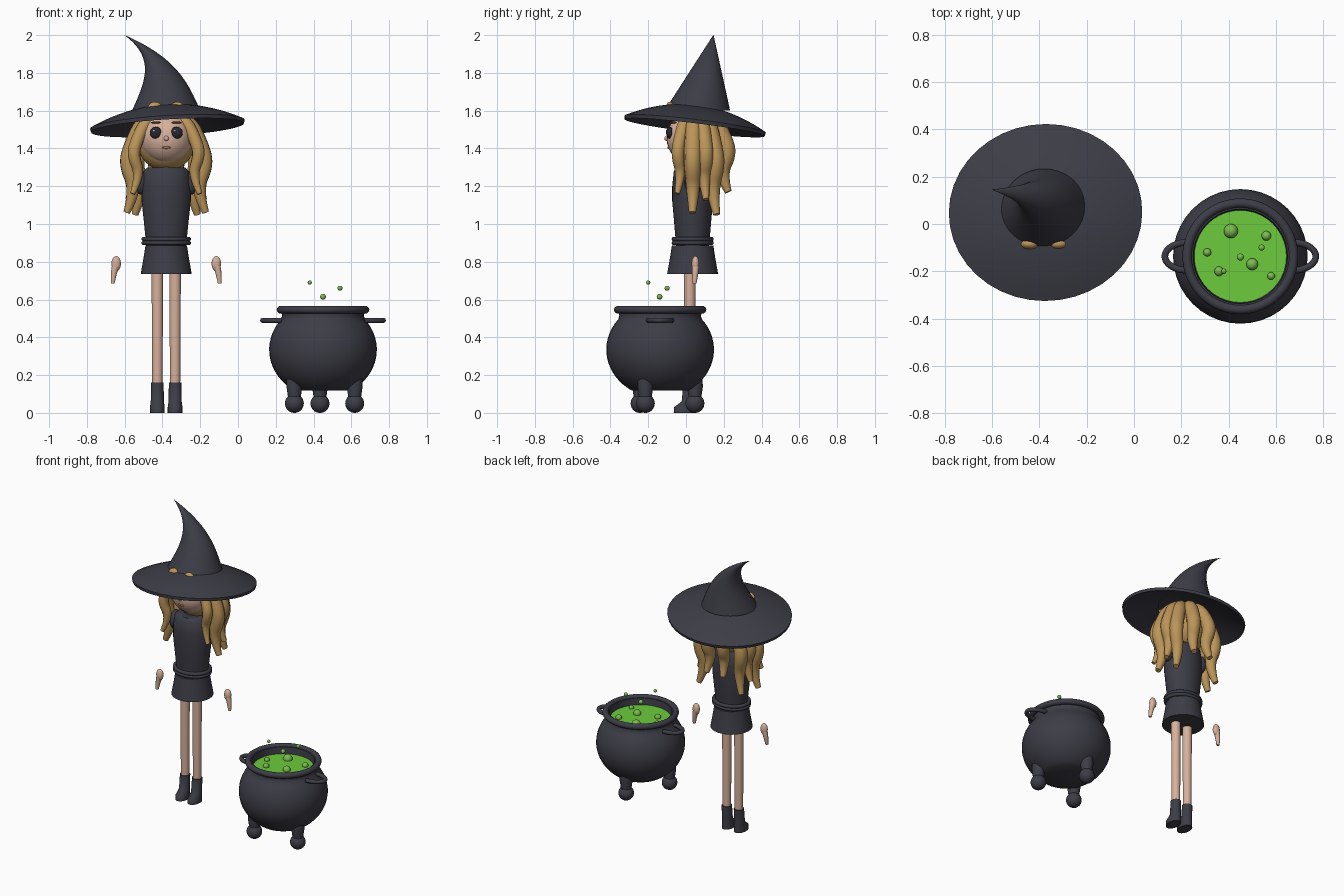
import bpy, bmesh, math
from math import cos, sin, pi, radians
from mathutils import Vector

if "Cube" in bpy.data.objects:
    bpy.data.objects.remove(bpy.data.objects["Cube"])

FIGURE_X, FIGURE_Y = -.38, .035
POT_X, POT_Y = .45, -.137


def material(name, red, green, blue):
    mat = bpy.data.materials.new(name)
    mat.use_nodes = True
    mat.diffuse_color = (red, green, blue, 1)
    mat.node_tree.nodes["Principled BSDF"].inputs["Base Color"].default_value = mat.diffuse_color
    return mat


CHARCOAL = material("charcoal", .046, .046, .062)
SKIN = material("skin", .68, .44, .33)
HAIR = material("golden hair", .5, .3, .1)
BROWN = material("brow brown", .2, .09, .04)
LIP = material("lip", .45, .2, .14)
BLACK = material("eye black", .02, .02, .03)
GLINT = material("eye glint", .45, .45, .48)
GREEN = material("potion green", .15, .6, .045)
BUBBLE = material("bubble green", .2, .5, .08)


def steps(count):
    return [i / count for i in range(count + 1)]


def finish(name, mesh, mat):
    """Link a mesh as a shaded, coloured part."""
    mesh.materials.clear()
    mesh.materials.append(mat)
    part = bpy.data.objects.new(name, mesh)
    bpy.context.collection.objects.link(part)
    bpy.ops.object.select_all(action="DESELECT")
    part.select_set(True)
    bpy.context.view_layer.objects.active = part
    bpy.ops.object.shade_smooth_by_angle(angle=radians(50))
    return part


def from_bmesh(name, bm, mat):
    bmesh.ops.recalc_face_normals(bm, faces=bm.faces[:])
    mesh = bpy.data.meshes.new(name)
    bm.to_mesh(mesh)
    bm.free()
    return finish(name, mesh, mat)


def loft(name, mat, rings, sides=40):
    """Skin horizontal ellipses given as (x, y, z, x radius, y radius), capped at both ends."""
    bm = bmesh.new()
    loops = []
    for x, y, z, wide, deep in rings:
        turns = [2 * pi * i / sides for i in range(sides)]
        loops.append([bm.verts.new((x + wide * cos(t), y + deep * sin(t), z)) for t in turns])
    for low, high in zip(loops, loops[1:]):
        for i in range(sides):
            j = (i + 1) % sides
            bm.faces.new((low[i], low[j], high[j], high[i]))
    bm.faces.new(reversed(loops[0]))
    bm.faces.new(loops[-1])
    return from_bmesh(name, bm, mat)


def lathe(name, mat, x, y, profile, squash=1):
    """Turn a (radius, height) profile, optionally flattened front to back."""
    return loft(name, mat, [(x, y, z, r, r * squash) for r, z in profile])


def ball(name, mat, position, size):
    bm = bmesh.new()
    bmesh.ops.create_uvsphere(bm, u_segments=32, v_segments=16, radius=1)
    bmesh.ops.scale(bm, vec=Vector(size), verts=bm.verts)
    part = from_bmesh(name, bm, mat)
    part.location = position
    return part


def tube(name, mat, points, closed=False):
    """Round tube along a smooth path of (x, y, z, radius) points."""
    curve = bpy.data.curves.new(name, "CURVE")
    curve.dimensions = "3D"
    curve.bevel_depth = 1
    curve.bevel_resolution = 3
    curve.use_fill_caps = True
    spline = curve.splines.new("NURBS")
    spline.points.add(len(points) - 1)
    for point, (x, y, z, radius) in zip(spline.points, points):
        point.co = (x, y, z, 1)
        point.radius = radius
    spline.order_u = 3
    spline.resolution_u = 6
    spline.use_cyclic_u = closed
    spline.use_endpoint_u = not closed
    path = bpy.data.objects.new(name + "_path", curve)
    bpy.context.collection.objects.link(path)
    graph = bpy.context.evaluated_depsgraph_get()
    mesh = bpy.data.meshes.new_from_object(path.evaluated_get(graph))
    bpy.data.objects.remove(path)
    return finish(name, mesh, mat)


def hoop(name, mat, x, y, z, wide, deep, thick):
    turns = [2 * pi * i / 32 for i in range(32)]
    return tube(name, mat, [(x + wide * cos(t), y + deep * sin(t), z, thick) for t in turns], True)


# Hat: drooping tilted brim and a cone whose tip bends sideways
top = [(.12 + .29 * t, .09 - .6 * (.12 + .29 * t) ** 2) for t in steps(8)]
under = [(r - .004, z - .02) for r, z in reversed(top)]
brim = lathe("hat_brim", CHARCOAL, 0, 0, top + under, .92)
brim.location = (FIGURE_X + .005, .05, 1.54)
brim.rotation_euler = (-.12, -.06, 0)
cone = []
for t in steps(20):
    radius = .18 * (1 - t) + .001
    cone.append((FIGURE_X - .22 * t ** 3.3, .06 + .085 * t, 1.6 + .4 * t, radius, radius * .96))
loft("hat_cone", CHARCOAL, cone)

# Head, face and the hair mass behind it
ball("head", SKIN, (FIGURE_X, FIGURE_Y, 1.455), (.14, .138, .14))
ball("hair_cap", HAIR, (FIGURE_X, .068, 1.43), (.15, .13, .15))
ball("nose", SKIN, (FIGURE_X, -.103, 1.453), (.013, .012, .013))
ball("mouth", LIP, (FIGURE_X, -.089, 1.405), (.024, .01, .007))
lathe("neck", SKIN, FIGURE_X, FIGURE_Y, [(.034, 1.26), (.032, 1.34)])

# Dress top, doubled belt and flared skirt
lathe("dress_top", CHARCOAL, FIGURE_X, FIGURE_Y,
      [(.104, .87), (.117, 1), (.13, 1.12), (.13, 1.2), (.12, 1.28), (.1, 1.3)], .83)
for height in (.9, .92):
    hoop("belt", CHARCOAL, FIGURE_X, FIGURE_Y, height, .12, .1, .012)
lathe("skirt", CHARCOAL, FIGURE_X, FIGURE_Y, [(.11, .885), (.12, .82), (.135, .735)])

# Hair locks: angle round the head (back is a quarter turn), tip height, thickness
LOCKS = [(-32, 1.16, .034), (-5, 1.06, .046), (18, 1.13, .042), (38, 1.05, .046), (72, 1.17, .046)]
# Each lock swells out below the brim, tucks in, then flicks out: fall, reach, fullness
SWAY = [(0, .06, .7), (.06, .12, 1), (.3, .18, 1), (.5, .21, 1), (.76, .16, .8), (1, .21, .4)]

for sign, side in ((1, "left"), (-1, "right")):
    for angle, tip, thick in LOCKS:
        across, back = sign * cos(radians(angle)), .87 * sin(radians(angle))
        tube(f"{side}_hair_lock", HAIR,
             [(FIGURE_X + reach * across, .05 + reach * back, 1.575 + fall * (tip - 1.575), thick * full)
              for fall, reach, full in SWAY])

    # Fringe tuft showing through the brim
    tuft = ball(f"{side}_fringe", HAIR, (FIGURE_X + sign * .06, -.085, 1.607), (.04, .024, .04))
    tuft.rotation_euler.y = sign * .3

    # Eye, glint and brow
    eye_x = FIGURE_X + sign * .055
    ball(f"{side}_eye", BLACK, (eye_x, -.086, 1.483), (.032, .019, .032))
    ball(f"{side}_eye_glint", GLINT, (eye_x - .01, -.102, 1.493), (.006, .004, .006))
    brow = ball(f"{side}_brow", BROWN, (eye_x, -.066, 1.537), (.028, .012, .006))
    brow.rotation_euler.z = sign * .4

    # Sleeve cap and the free hand
    ball(f"{side}_sleeve", CHARCOAL, (FIGURE_X + sign * .133, .04, 1.22), (.037, .048, .065))
    hand_x = FIGURE_X + sign * .265
    ball(f"{side}_palm", SKIN, (hand_x, .05, .79), (.025, .02, .04))
    tube(f"{side}_fingers", SKIN, [(hand_x, .05, .79, .02), (hand_x + sign * .015, .05, .74, .018),
                                   (hand_x + sign * .018, .045, .685, .01)])

    # Leg and boot
    leg_x = FIGURE_X + sign * .047
    lathe(f"{side}_leg", SKIN, leg_x, .02, [(.027, .12), (.031, .82)])
    loft(f"{side}_boot", CHARCOAL,
         [(leg_x, y, z, wide, deep) for y, z, wide, deep in
          ((-.005, 0, .039, .06), (-.005, .03, .039, .058), (.014, .06, .035, .037), (.02, .16, .033, .033))])

    # Cauldron handle, a half hoop
    tube(f"{side}_cauldron_handle", CHARCOAL,
         [(POT_X + sign * (.22 + .1 * sin(pi * t)), POT_Y - .06 * cos(pi * t), .49, .014) for t in steps(12)])

# Cauldron: round belly, pinched neck, hollow mouth and rolled rim
belly = [radians(-58 + 97 * t) for t in steps(16)]
lathe("cauldron", CHARCOAL, POT_X, POT_Y,
      [(.285 * cos(a), .335 + .255 * sin(a)) for a in belly] + [(.216, .515), (.225, .55), (.2, .55), (.193, .48)])
hoop("cauldron_rim", CHARCOAL, POT_X, POT_Y, .546, .226, .226, .02)
lathe("potion", GREEN, POT_X, POT_Y, [(.195, .47), (.195, .505)])

# Three ball feet
for n in range(3):
    turn = radians(120 * n - 25)
    foot_x, foot_y = POT_X + .185 * cos(turn), POT_Y + .185 * sin(turn)
    ball("cauldron_foot", CHARCOAL, (foot_x, foot_y, .05), (.05, .05, .05))
    lathe("cauldron_ankle", CHARCOAL, foot_x, foot_y, [(.032, .07), (.042, .14), (.04, .18)])

# Bubbles: six at the surface, three rising
for x, y, z, radius in ((.41, -.03, .51, .03), (.56, -.05, .51, .02), (.31, -.12, .51, .017),
                        (.5, -.17, .51, .025), (.36, -.2, .51, .02), (.58, -.22, .51, .016),
                        (.38, -.2, .69, .011), (.45, -.14, .615, .015), (.54, -.1, .66, .013)):
    ball("bubble", BUBBLE, (x, y, z), (radius, radius, radius))
